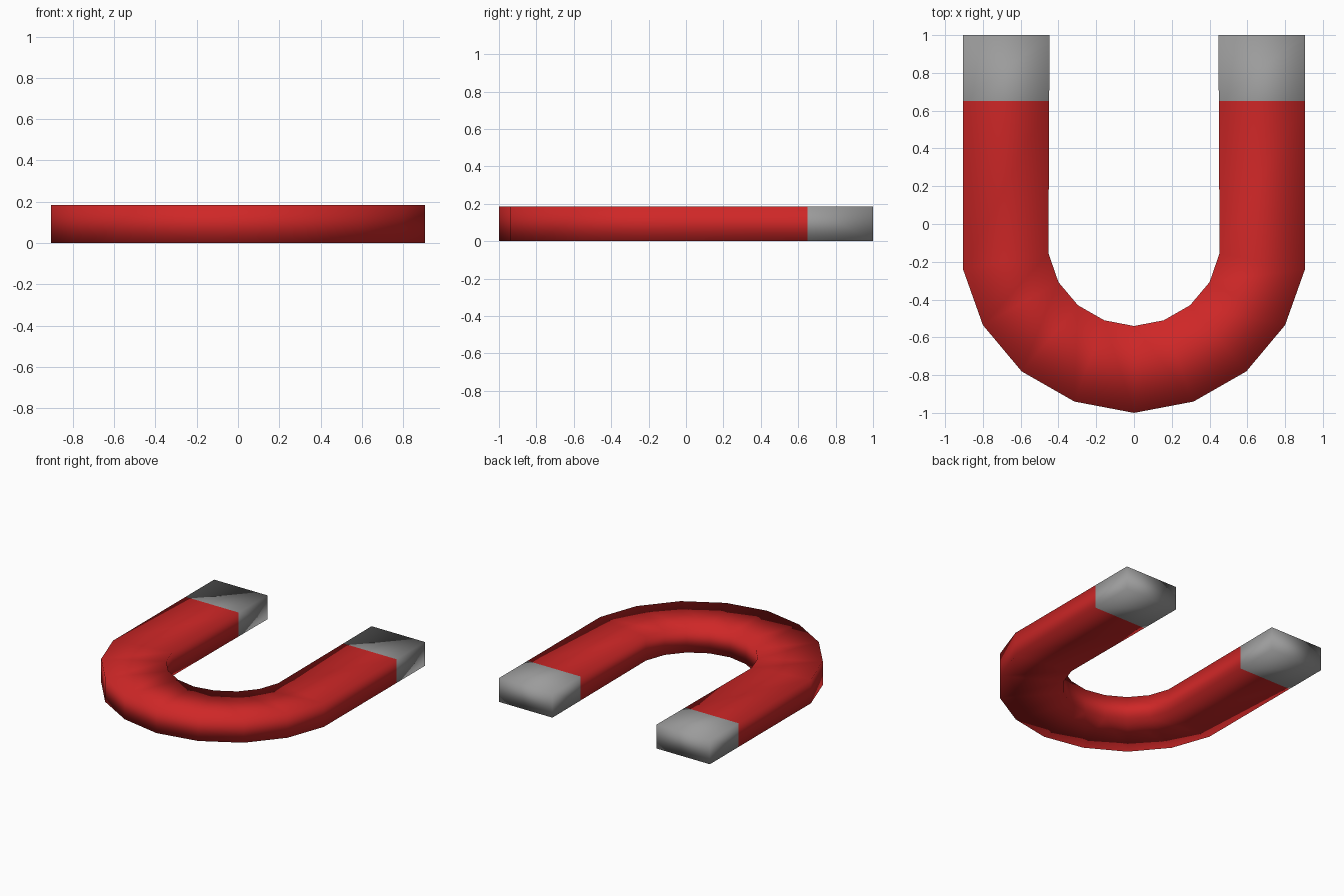
import bpy, bmesh

if "Cube" in bpy.data.objects:
    bpy.data.objects.remove(bpy.data.objects["Cube"])

HEIGHT = 0.185
TIP_Y = 0.65

# Matching outer and inner outline points of the right half, pole end to bend centre
OUTER = [(0.905, 1.0), (0.905, TIP_Y), (0.905, -0.24), (0.80, -0.535),
         (0.595, -0.78), (0.315, -0.94), (0.0, -1.0)]
INNER = [(0.447, 1.0), (0.449, TIP_Y), (0.453, -0.155), (0.40, -0.308),
         (0.297, -0.43), (0.157, -0.51), (0.0, -0.54)]


def material(name, rgb):
    m = bpy.data.materials.new(name)
    m.diffuse_color = (*rgb, 1.0)
    m.use_nodes = True
    m.node_tree.nodes["Principled BSDF"].inputs["Base Color"].default_value = m.diffuse_color
    return m


def full(half):
    # Mirror the half outline across x = 0
    return half + [(-x, y) for x, y in reversed(half[:-1])]


# Horseshoe bar: a rectangular section swept around the outline
bm = bmesh.new()
rings = []
for o, i in zip(full(OUTER), full(INNER)):
    rings.append([bm.verts.new((*p, z)) for p, z in
                  ((o, 0), (o, HEIGHT), (i, HEIGHT), (i, 0))])
for a, b in zip(rings, rings[1:]):
    for k in range(4):
        n = (k + 1) % 4
        bm.faces.new((a[k], a[n], b[n], b[k]))
bm.faces.new(rings[0])
bm.faces.new(rings[-1])
bmesh.ops.recalc_face_normals(bm, faces=bm.faces)

# Bare steel poles beyond the painted body, soft shading throughout
for f in bm.faces:
    f.smooth = True
    f.material_index = int(f.calc_center_median().y > TIP_Y)

mesh = bpy.data.meshes.new("horseshoe_magnet")
bm.to_mesh(mesh)
bm.free()
mesh.materials.append(material("red paint", (0.62, 0.02, 0.02)))
mesh.materials.append(material("grey steel", (0.33, 0.33, 0.33)))
bpy.context.collection.objects.link(bpy.data.objects.new("horseshoe_magnet", mesh))
